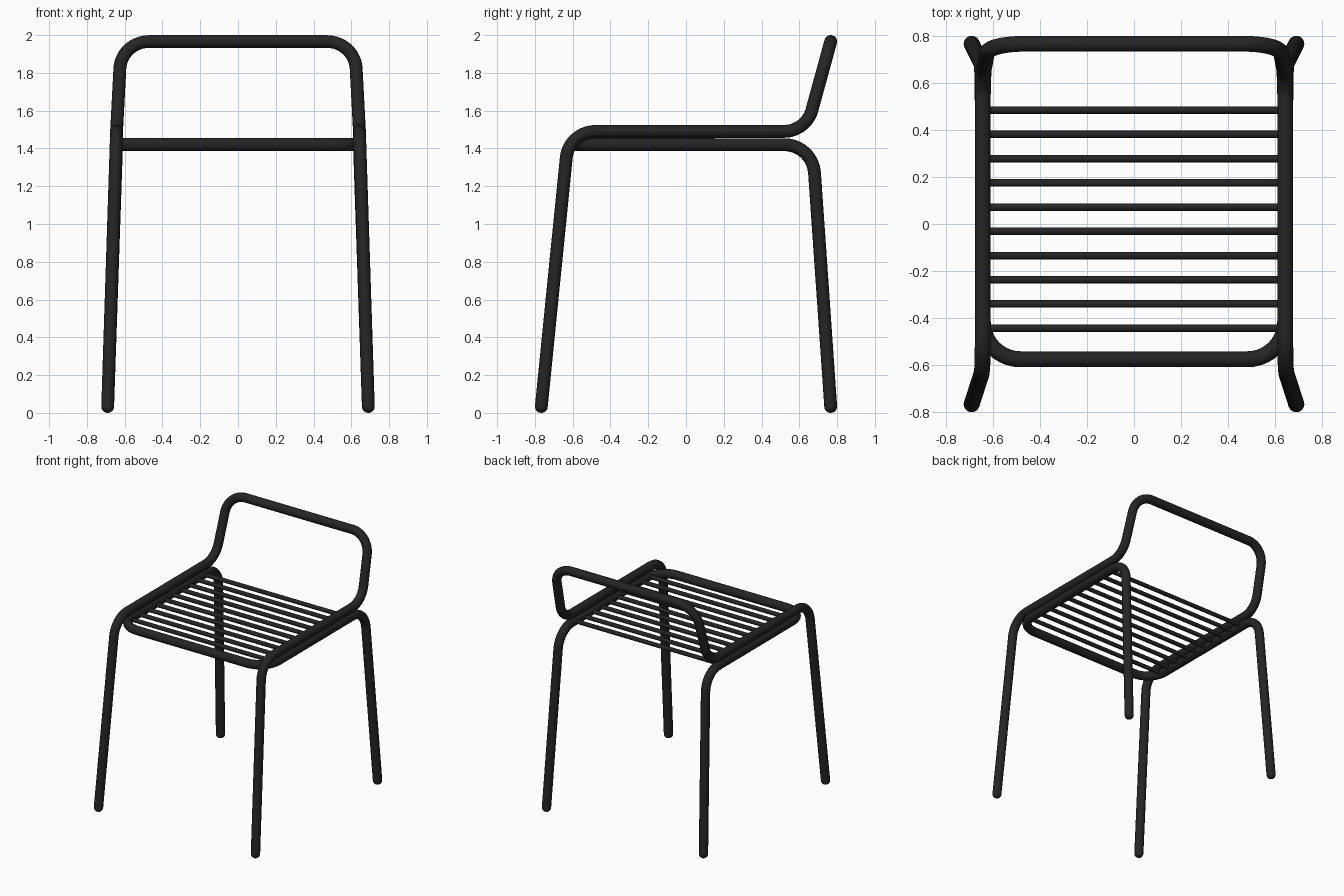
import bpy
import math
from mathutils import Vector, Quaternion

if "Cube" in bpy.data.objects:
    bpy.data.objects.remove(bpy.data.objects["Cube"])

R = 0.034        # main tube radius
SEAT_X = 0.643   # side rail centre line

black = bpy.data.materials.new("black_metal")
black.diffuse_color = (0.018, 0.018, 0.018, 1)
black.use_nodes = True
black.node_tree.nodes["Principled BSDF"].inputs["Base Color"].default_value = black.diffuse_color


def fillet(points, radius, steps=10):
    """Round the inner corners of a polyline with circular arcs."""
    pts = [Vector(p) for p in points]
    out = [pts[0]]
    for a, b, c in zip(pts, pts[1:], pts[2:]):
        u, v = (b - a).normalized(), (c - b).normalized()
        angle = u.angle(v)
        axis = u.cross(v).normalized()
        start = b - u * radius * math.tan(angle / 2)
        centre = start + axis.cross(u) * radius
        for i in range(steps + 1):
            out.append(centre + Quaternion(axis, angle * i / steps) @ (start - centre))
    return out + [pts[-1]]


def tube(name, points, radius, resolution):
    curve = bpy.data.curves.new(name, 'CURVE')
    curve.dimensions = '3D'
    curve.bevel_depth = radius
    curve.bevel_resolution = resolution
    curve.use_fill_caps = True
    spline = curve.splines.new('POLY')
    spline.points.add(len(points) - 1)
    for sp, p in zip(spline.points, points):
        sp.co = (*p, 1)
    obj = bpy.data.objects.new(name, curve)
    bpy.context.collection.objects.link(obj)
    bpy.ops.object.select_all(action='DESELECT')
    obj.select_set(True)
    bpy.context.view_layer.objects.active = obj
    bpy.ops.object.convert(target='MESH')
    obj = bpy.context.object
    bpy.ops.object.shade_smooth_by_angle(angle=math.radians(40))
    obj.data.materials.clear()
    obj.data.materials.append(black)
    return obj


def mirrored(half):
    """Complete a left-hand path with its right-hand reflection."""
    return half + [(-x, y, z) for x, y, z in reversed(half)]


# Upper frame: front legs, side rails and backrest in one bent tube
upper = mirrored([(-0.69, -0.766, R), (-SEAT_X, -0.62, 1.49),
                  (-SEAT_X, 0.636, 1.49), (-0.618, 0.766, 1.966)])
tube("front_legs_and_backrest", fillet(upper, 0.155), R, 6)

# Lower frame: rear legs, lower rails and front crossbar in one bent tube
lower = mirrored([(-0.69, 0.766, R), (-SEAT_X, 0.67, 1.42),
                  (-SEAT_X, -0.575, 1.42)])
tube("rear_legs_and_seat_frame", fillet(lower, 0.16), R, 6)

# Seat slats
for i in range(10):
    y = -0.443 + i * 0.103
    tube(f"seat_slat_{i + 1}", [(-SEAT_X, y, 1.42), (SEAT_X, y, 1.42)], 0.016, 4)

# Rounded foot caps
for side, x in (("left", -0.69), ("right", 0.69)):
    for end, y in (("front", -0.766), ("rear", 0.766)):
        bpy.ops.mesh.primitive_uv_sphere_add(segments=20, ring_count=12,
                                             radius=R, location=(x, y, R))
        foot = bpy.context.object
        foot.name = f"{end}_{side}_foot"
        bpy.ops.object.shade_smooth()
        foot.data.materials.append(black)
